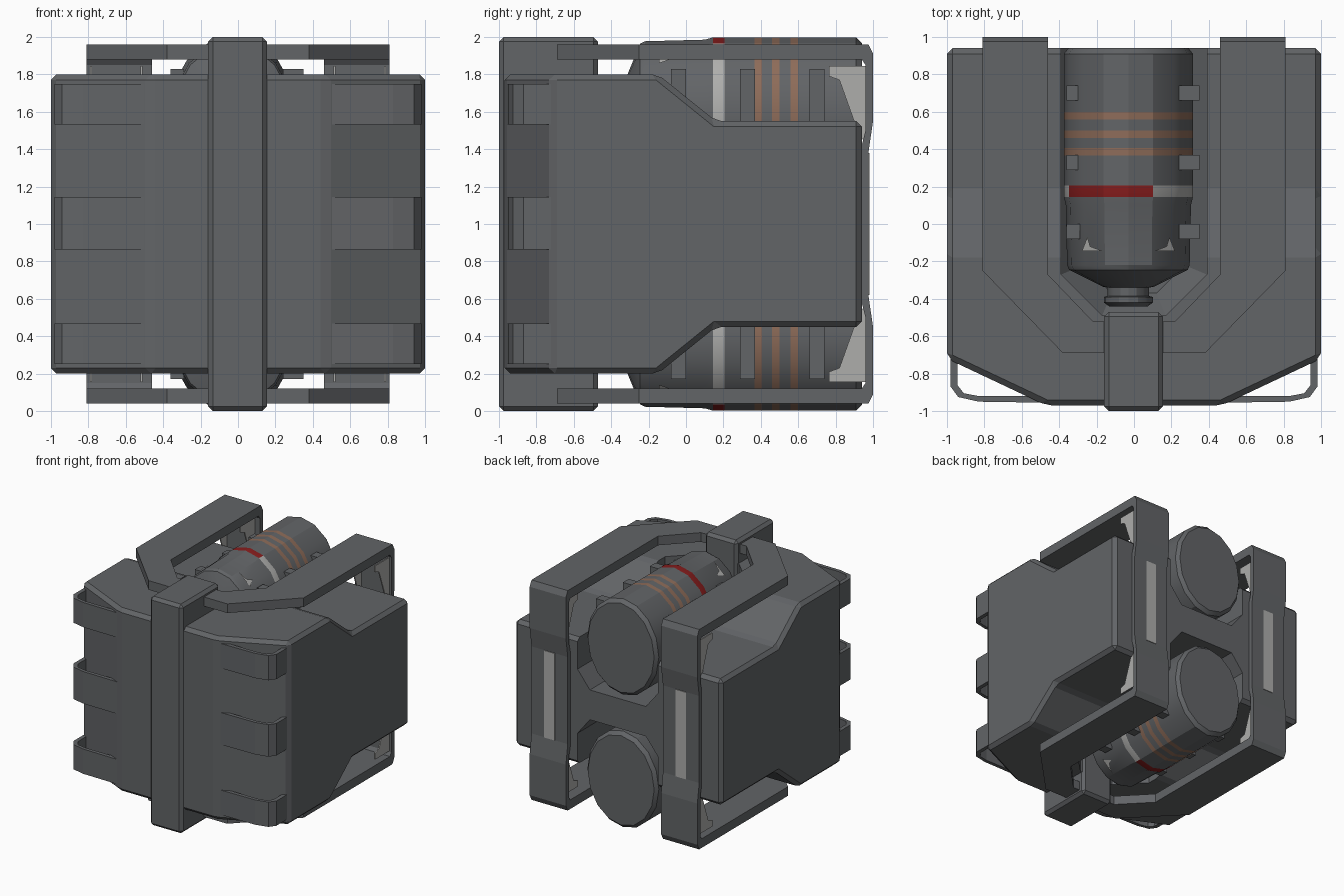
import bpy, bmesh, math
from mathutils import Vector

if "Cube" in bpy.data.objects:
    bpy.data.objects.remove(bpy.data.objects["Cube"])


def material(name, rgb):
    m = bpy.data.materials.new(name)
    m.diffuse_color = (*rgb, 1)
    m.use_nodes = True
    m.node_tree.nodes["Principled BSDF"].inputs["Base Color"].default_value = m.diffuse_color
    return m


DARK = material("dark grey", (0.122, 0.128, 0.135))
LIGHT = material("light grey", (0.42, 0.42, 0.41))
ORANGE = material("dull orange", (0.27, 0.15, 0.10))
RED = material("red", (0.24, 0.012, 0.012))


def finish(name, bm, mats, bevel=0.0):
    bmesh.ops.recalc_face_normals(bm, faces=bm.faces)
    me = bpy.data.meshes.new(name)
    bm.to_mesh(me)
    bm.free()
    ob = bpy.data.objects.new(name, me)
    bpy.context.collection.objects.link(ob)
    for m in mats:
        me.materials.append(m)
    if bevel:
        mod = ob.modifiers.new("bevel", 'BEVEL')
        mod.width, mod.segments, mod.limit_method = bevel, 1, 'ANGLE'
        mod.angle_limit = math.radians(25)
    return ob


def loft(rings):
    """Closed solid through rings of equal point count."""
    bm = bmesh.new()
    vs = [[bm.verts.new(p) for p in r] for r in rings]
    n = len(vs[0])
    for a, b in zip(vs, vs[1:]):
        for i in range(n):
            bm.faces.new((a[i], a[(i + 1) % n], b[(i + 1) % n], b[i]))
    bm.faces.new(vs[0])
    bm.faces.new(vs[-1])
    return bm


def prism_bm(pts, axis, a, b):
    place = {'x': lambda p, t: (t, p[0], p[1]),
             'y': lambda p, t: (p[0], t, p[1]),
             'z': lambda p, t: (p[0], p[1], t)}[axis]
    return loft([[place(p, t) for p in pts] for t in (a, b)])


def prism(name, pts, axis, a, b, mat=DARK, bevel=0.0):
    return finish(name, prism_bm(pts, axis, a, b), [mat], bevel)


def box(name, x0, x1, y0, y1, z0, z1, mat=DARK, bevel=0.0):
    return prism(name, [(x0, y0), (x1, y0), (x1, y1), (x0, y1)], 'z',
                 min(z0, z1), max(z0, z1), mat, bevel)


def flip(s, z):
    """Mirror a height about the mid plane z = 1."""
    return 1 + s * (z - 1)


def mirror_x(half):
    return half + [(-x, y) for x, y in reversed(half)]


# main body: stepped side profile with the front corners cut off
half = [(-0.97, 1.8), (-0.15, 1.8), (0.16, 1.55), (0.94, 1.55)]
bm = prism_bm(half + [(y, 2 - z) for y, z in reversed(half)], 'x', -1, 1)
for s in (1, -1):
    cut = bmesh.ops.bisect_plane(
        bm, geom=bm.verts[:] + bm.edges[:] + bm.faces[:],
        plane_co=(s, -0.72, 0), plane_no=(s * 0.25, -0.53, 0), clear_outer=True)
    edges = [e for e in cut['geom_cut'] if isinstance(e, bmesh.types.BMEdge)]
    bmesh.ops.edgeloop_fill(bm, edges=edges)
body = finish("main_body", bm, [DARK], 0.03)

# canister channels cut into top and bottom of the body
wide = mirror_x([(0.39, 1.2), (0.39, -0.27), (0.17, -0.49)])
narrow = mirror_x([(0.27, 1.2), (0.27, -0.22), (0.12, -0.37)])
for s in (1, -1):
    rings = [[(x, y, flip(s, z)) for x, y in ring]
             for ring, z in ((narrow, 1.13), (wide, 1.28), (wide, 2.1))]
    cutter = finish("channel_cutter", loft(rings), [DARK])
    cutter.hide_render = True
    cutter.hide_set(True)
    mod = body.modifiers.new("channel", 'BOOLEAN')
    mod.operation, mod.solver, mod.object = 'DIFFERENCE', 'EXACT', cutter

# centre strap clasping the front
box("front_strap", -0.16, 0.155, -1.0, -0.47, 0, 2, DARK, 0.025)


# canisters: lathed along y, striped ring by ring
CX, RX, RZ, N = -0.03, 0.345, 0.42, 16
profile = [(-0.44, 0.30), (-0.42, 0.38), (-0.39, 0.38), (-0.385, 0.32),
           (-0.34, 0.32), (-0.335, 0.40), (-0.245, 0.92), (-0.22, 0.95),
           (0.10, 0.97), (0.145, 1), (0.205, 1), (0.365, 1), (0.405, 1),
           (0.46, 1), (0.50, 1), (0.56, 1), (0.60, 1), (0.91, 1), (0.94, 0.93)]
for s in (1, -1):
    cz = flip(s, 1.578)
    rings = []
    for y, r in profile:
        rings.append([(CX + RX * r * math.cos(2 * math.pi * i / N), y,
                       cz + RZ * r * math.sin(2 * math.pi * i / N)) for i in range(N)])
    bm = loft(rings)
    for f in bm.faces:
        c = f.calc_center_median()
        if 0.15 < c.y < 0.20:
            f.material_index = 3 if c.x < 0.06 and s * (c.z - cz) > 0.2 else 1
        elif any(abs(c.y - m) < 0.01 for m in (0.385, 0.48, 0.58)):
            f.material_index = 2
    can = finish("canister_top" if s > 0 else "canister_bottom", bm,
                 [DARK, LIGHT, ORANGE, RED])
    bpy.context.view_layer.objects.active = can
    can.select_set(True)
    bpy.ops.object.shade_smooth_by_angle(angle=math.radians(24))
    can.select_set(False)

    # small painted corner marks on the canister shoulder
    for sx in (1, -1):
        a = math.radians(90 - sx * 36)
        bm = bmesh.new()
        ctr = Vector((CX + RX * 0.95 * math.cos(a), -0.12,
                      cz + s * RZ * 0.95 * math.sin(a)))
        tan = Vector((RX * math.sin(a), 0, -s * RZ * math.cos(a))).normalized() * sx
        nrm = Vector((math.cos(a) / RX, 0, s * math.sin(a) / RZ)).normalized() * 0.006
        pts = [ctr + nrm + tan * u + Vector((0, v, 0))
               for u, v in ((-0.08, -0.025), (0.07, -0.025), (0.03, 0.05), (0.01, 0.0))]
        bm.faces.new([bm.verts.new(p) for p in pts])
        bmesh.ops.solidify(bm, geom=bm.faces[:], thickness=0.004)
        finish("shoulder_mark", bm, [LIGHT])

    # brackets holding the canister
    for y in (-0.04, 0.33, 0.70):
        box("bracket_right", 0.24, 0.35, y - 0.04, y + 0.04, flip(s, 1.4), flip(s, 1.83))
        box("bracket_left", -0.36, -0.29, y - 0.04, y + 0.04, flip(s, 1.4), flip(s, 1.83))

    # U-shaped guard plate above / below the body
    outer = [(0.81, 0.92), (0.81, -0.25), (0.38, -0.69)]
    inner = [(-0.46, 0.92), (-0.46, -0.27), (-0.22, -0.52)]
    u = outer + [(-x, y) for x, y in reversed(outer)]
    u += inner + [(-x, y) for x, y in reversed(inner)]
    z0, z1 = sorted((flip(s, 1.88), flip(s, 1.96)))
    prism("guard_plate", u, 'z', z0, z1)

# rear guard bands joining the two plates, with pale strips and gussets
out = [(0.92, 1.96), (0.975, 1.96), (1.0, 1.91), (1.0, 1.55), (0.975, 1.38)]
inn = [(0.93, 1.38), (0.96, 1.5), (0.96, 1.85), (0.94, 1.88), (0.92, 1.88)]
low = lambda pts: [(y, 2 - z) for y, z in reversed(pts)]
band = out + low(out) + low(inn) + inn
gusset = [(0.765, 1.845), (0.965, 1.845), (0.965, 1.42), (0.92, 1.49),
          (0.82, 1.77), (0.765, 1.79)]
for sx in (1, -1):
    prism("rear_band", band, 'x', sx * 0.46, sx * 0.81)
    xs = sorted((sx * 0.585, sx * 0.685))
    box("rear_strip", xs[0], xs[1], 0.974, 0.981, 0.62, 1.38, LIGHT)
    for s in (1, -1):
        for x in (0.515, 0.785):
            prism("corner_gusset", [(y, flip(s, z)) for y, z in gusset], 'x',
                  sx * (x - 0.005), sx * (x + 0.005), LIGHT)

# looped grab handles on the front corners
loop = [(0.98, -0.715), (0.98, -0.87), (0.94, -0.925), (0.83, -0.95), (0.50, -0.955),
        (0.55, -0.92), (0.83, -0.92), (0.91, -0.905), (0.945, -0.86), (0.945, -0.72)]
for sx in (1, -1):
    for z, h in ((0.36, 0.108), (1.005, 0.14), (1.64, 0.108)):
        prism("grab_handle", [(sx * x, y) for x, y in loop], 'z', z - h, z + h)
